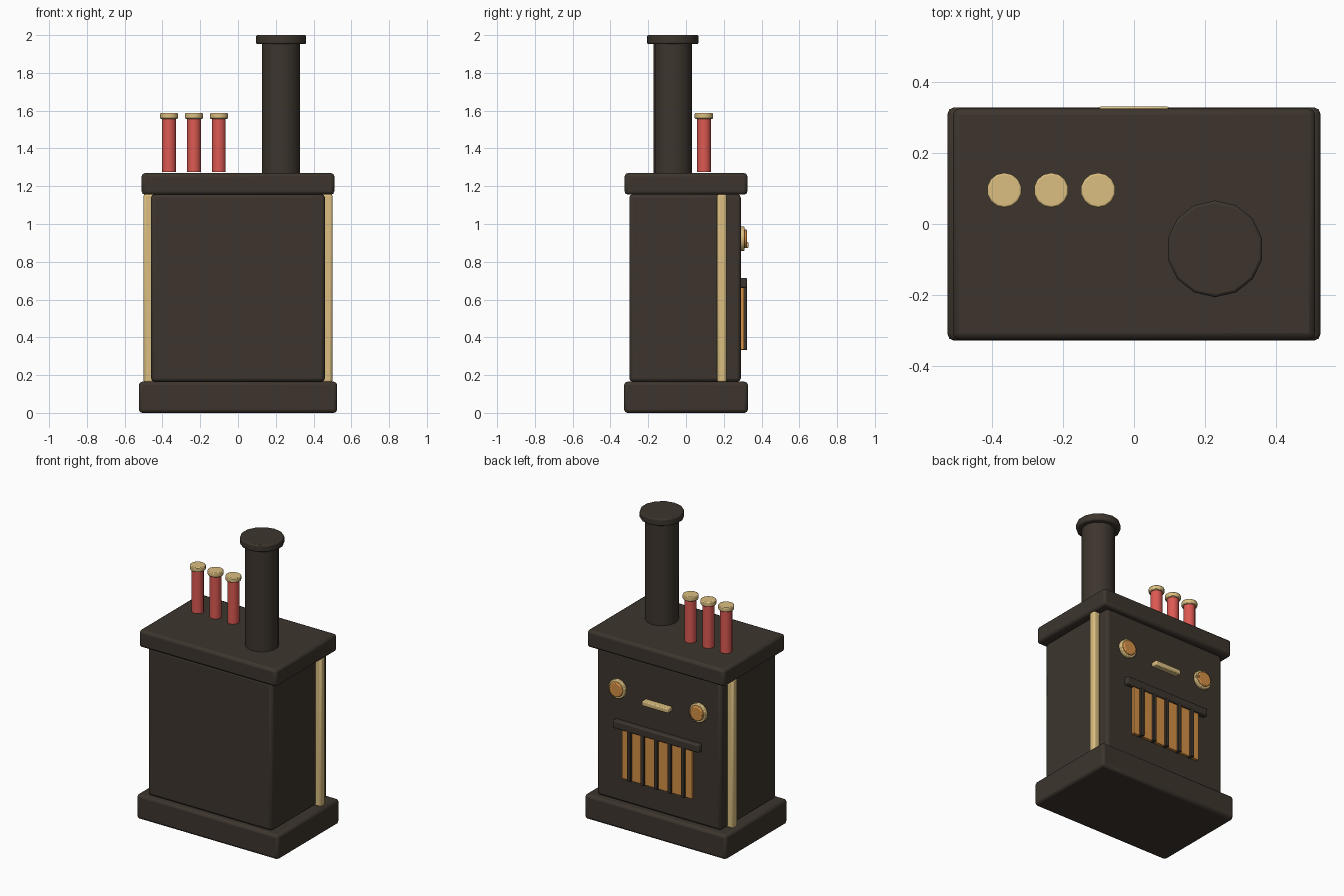
import bpy
import math

if "Cube" in bpy.data.objects:
    bpy.data.objects.remove(bpy.data.objects["Cube"])


def material(name, rgb):
    m = bpy.data.materials.new(name)
    m.use_nodes = True
    color = (*rgb, 1)
    m.diffuse_color = color
    bsdf = next(n for n in m.node_tree.nodes if n.type == 'BSDF_PRINCIPLED')
    bsdf.inputs["Base Color"].default_value = color
    bsdf.inputs["Roughness"].default_value = 0.6
    return m


IRON = material("dark iron", (0.047, 0.036, 0.027))
BRASS = material("brass", (0.71, 0.52, 0.22))
RED = material("red", (0.72, 0.10, 0.085))
AMBER = material("amber", (0.66, 0.28, 0.06))


def finish(obj, name, mat, bevel):
    obj.name = name
    obj.data.materials.append(mat)
    bpy.ops.object.transform_apply(location=False, rotation=True, scale=True)
    if bevel:
        mod = obj.modifiers.new("soft edges", 'BEVEL')
        mod.width = bevel
        mod.segments = 2
        mod.limit_method = 'ANGLE'
        mod.angle_limit = math.radians(40)
    bpy.ops.object.shade_smooth_by_angle(angle=math.radians(35))
    return obj


def box(name, mat, x, y, z, bevel=0.0):
    """Box from (min, max) ranges on each axis."""
    mid = [(a + b) / 2 for a, b in (x, y, z)]
    bpy.ops.mesh.primitive_cube_add(size=1, location=mid)
    obj = bpy.context.object
    obj.scale = [b - a for a, b in (x, y, z)]
    return finish(obj, name, mat, bevel)


def rod(name, mat, center, radius, depth, sides=14, bevel=0.0, along_y=False):
    turn = (-math.pi / 2, 0, 0) if along_y else (0, 0, 0)
    bpy.ops.mesh.primitive_cylinder_add(vertices=sides, radius=radius, depth=depth,
                                        location=center, rotation=turn)
    return finish(bpy.context.object, name, mat, bevel)


def upright(name, mat, x, y, z0, z1, radius, bevel=0.0):
    return rod(name, mat, (x, y, (z0 + z1) / 2), radius, z1 - z0, bevel=bevel)


# Cabinet
box("base", IRON, (-0.525, 0.525), (-0.328, 0.328), (0, 0.165), 0.018)
box("body", IRON, (-0.46, 0.46), (-0.3, 0.29), (0.165, 1.158), 0.018)
box("top_slab", IRON, (-0.51, 0.51), (-0.325, 0.325), (1.155, 1.27), 0.018)

# Brass side trims
for side, s in (("left", 1), ("right", -1)):
    box(side + "_trim", BRASS, sorted((0.44 * s, 0.5 * s)),
        (0.165, 0.215), (0.16, 1.16), 0.012)

# Chimney
upright("chimney", IRON, 0.228, -0.07, 1.26, 1.96, 0.103)
upright("chimney_cap", IRON, 0.228, -0.07, 1.952, 2.0, 0.136, 0.008)

# Red tubes with brass caps
for i in range(3):
    x = -0.365 + 0.132 * i
    upright(f"tube_{i + 1}", RED, x, 0.095, 1.274, 1.56, 0.037)
    upright(f"tube_cap_{i + 1}", BRASS, x, 0.095, 1.557, 1.587, 0.049, 0.005)

# Round lamps on the back panel
for side, s in (("left", 1), ("right", -1)):
    rod(side + "_lamp_ring", BRASS, (0.3 * s, 0.297, 0.922), 0.064, 0.026,
        bevel=0.005, along_y=True)
    rod(side + "_lamp_lens", AMBER, (0.3 * s, 0.309, 0.922), 0.05, 0.026,
        bevel=0.006, along_y=True)

# Handle between the lamps
box("handle", BRASS, (-0.098, 0.098), (0.285, 0.331), (0.873, 0.905), 0.006)

# Glowing grille with lintel and bars
box("grille_glow", AMBER, (-0.26, 0.26), (0.28, 0.308), (0.335, 0.67))
box("grille_lintel", IRON, (-0.32, 0.32), (0.28, 0.323), (0.662, 0.715), 0.008)
for i in range(5):
    x = -0.2 + 0.1 * i
    box(f"grille_bar_{i + 1}", IRON, (x - 0.013, x + 0.013),
        (0.285, 0.323), (0.333, 0.67), 0.003)
